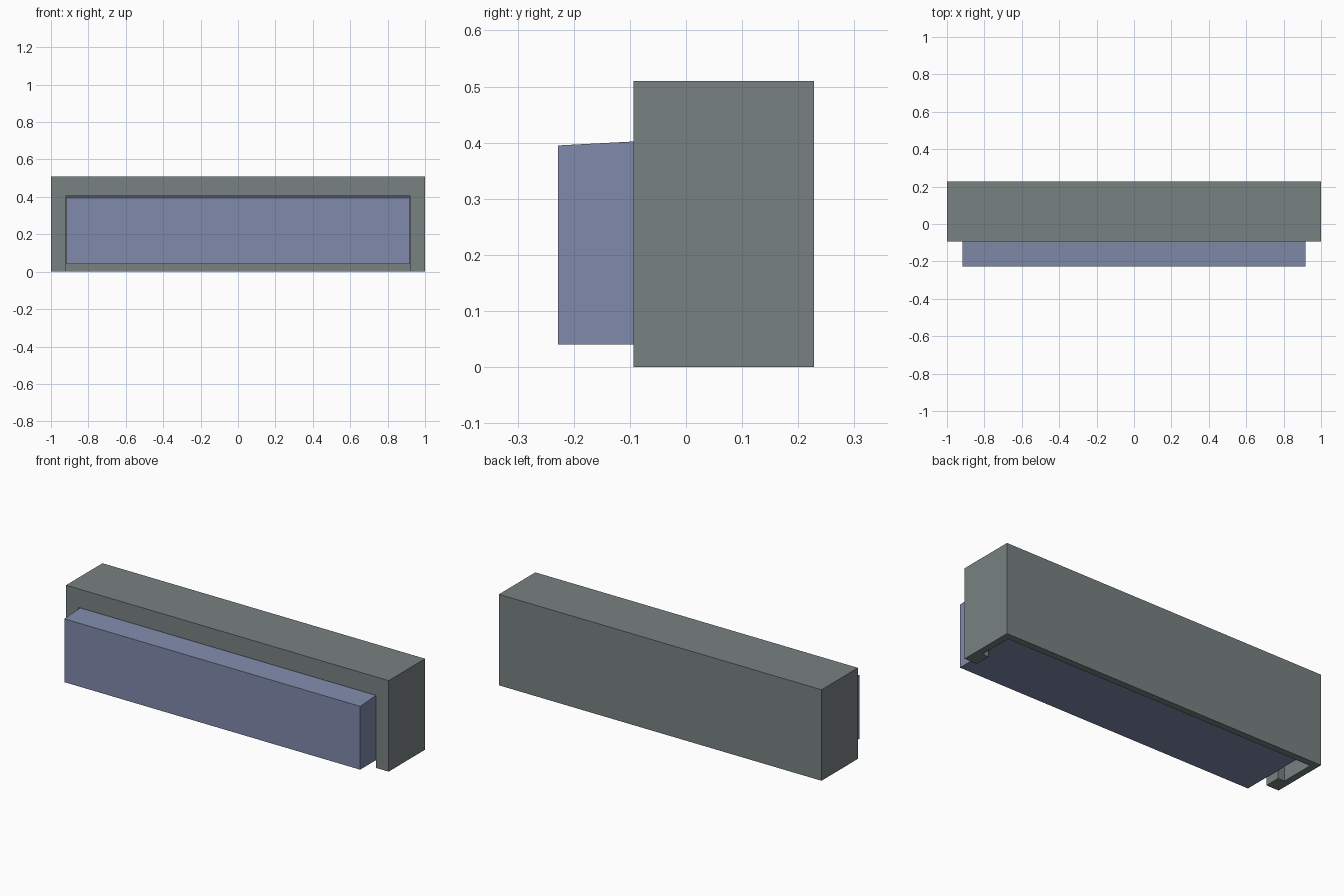
import bpy, bmesh

if "Cube" in bpy.data.objects:
    bpy.data.objects.remove(bpy.data.objects["Cube"])


def material(name, colour):
    m = bpy.data.materials.new(name)
    m.diffuse_color = (*colour, 1)
    m.use_nodes = True
    m.node_tree.nodes["Principled BSDF"].inputs["Base Color"].default_value = m.diffuse_color
    return m


def prism(name, half_width, profile, mat=None):
    """Extrude a (y, z) side profile across x, symmetric about x = 0."""
    bm = bmesh.new()
    face = bm.faces.new([bm.verts.new((-half_width, y, z)) for y, z in profile])
    ext = bmesh.ops.extrude_face_region(bm, geom=[face])
    verts = [v for v in ext["geom"] if isinstance(v, bmesh.types.BMVert)]
    bmesh.ops.translate(bm, verts=verts, vec=(2 * half_width, 0, 0))
    bmesh.ops.recalc_face_normals(bm, faces=bm.faces)
    mesh = bpy.data.meshes.new(name)
    bm.to_mesh(mesh)
    bm.free()
    obj = bpy.data.objects.new(name, mesh)
    bpy.context.collection.objects.link(obj)
    if mat:
        mesh.materials.append(mat)
    return obj


def rect(y0, y1, z0, z1):
    return [(y0, z0), (y1, z0), (y1, z1), (y0, z1)]


grey = material("grey casing", (0.19, 0.22, 0.22))
blue = material("muted blue", (0.215, 0.255, 0.41))

# Casing: hollow box, open below, with a lipped opening in the front
casing = prism("casing", 1.0, rect(-0.094, 0.228, 0, 0.51), grey)
cavity = prism("cavity_cutter", 0.962, rect(-0.004, 0.19, -0.1, 0.47), grey)
opening = prism("opening_cutter", 0.922, rect(-0.2, 0.1, -0.15, 0.406), grey)
for cutter in (cavity, opening):
    mod = casing.modifiers.new(cutter.name, "BOOLEAN")
    mod.operation = "DIFFERENCE"
    mod.solver = "EXACT"
    mod.object = cutter
    cutter.hide_render = True
    cutter.hide_viewport = True

# Inner block: protrudes from the opening, top rising gently to the rear
prism("inner_block", 0.917,
      [(-0.228, 0.04), (0.186, 0.04), (0.186, 0.417), (-0.004, 0.406),
       (-0.094, 0.402), (-0.228, 0.395)], blue)
